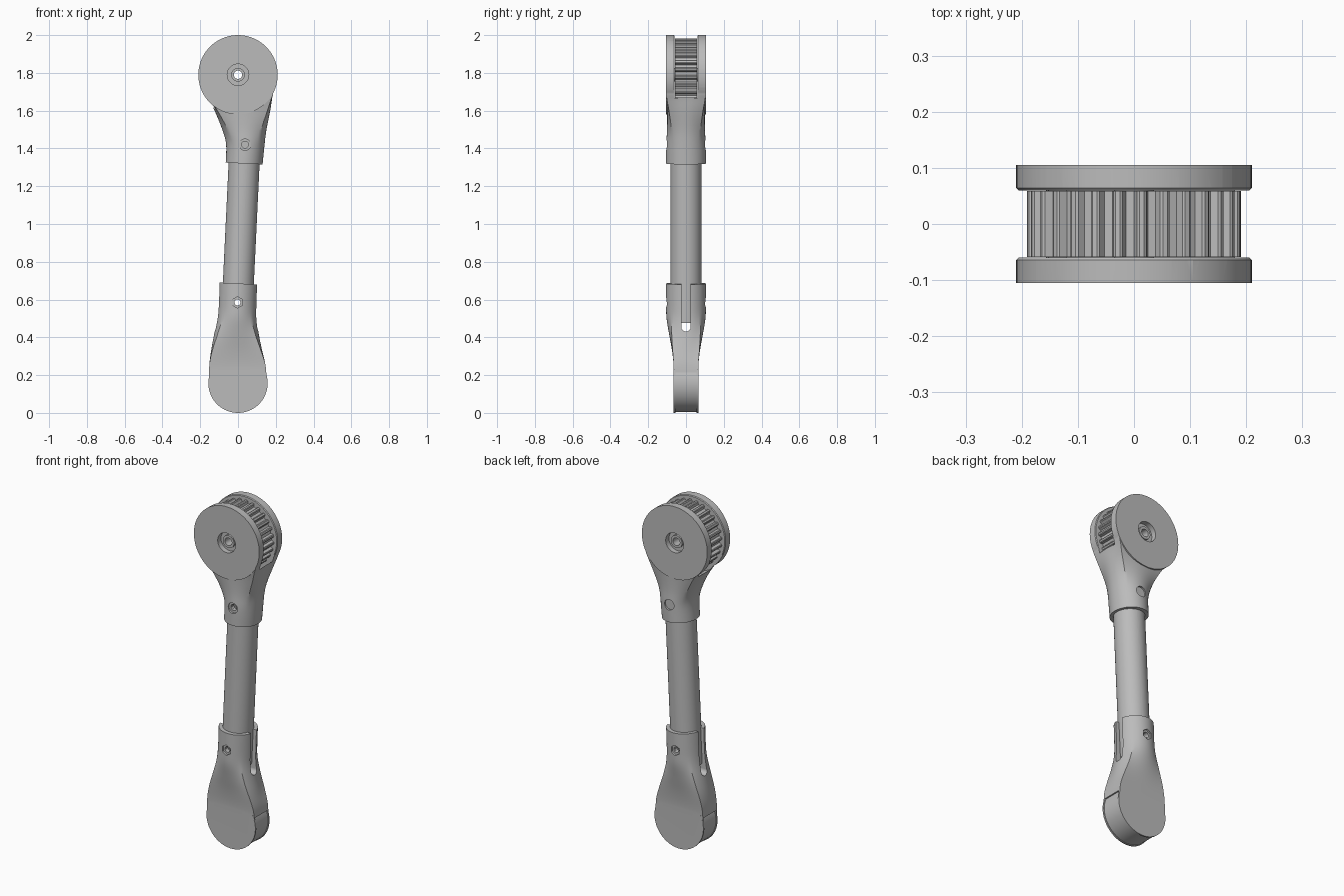
import bpy, bmesh, math
from mathutils import Vector

if "Cube" in bpy.data.objects:
    bpy.data.objects.remove(bpy.data.objects["Cube"], do_unlink=True)

grey = bpy.data.materials.new("plain grey")
grey.use_nodes = True
GREY = (0.5, 0.5, 0.5, 1)
grey.diffuse_color = GREY
grey.node_tree.nodes["Principled BSDF"].inputs["Base Color"].default_value = GREY

HUB_Z, FOOT_Z = 1.79, 0.157
LEAN = 0.048


def axis(z):
    """Point on the leaning centre line of the tube."""
    return Vector((-0.003 + LEAN * (z - 0.585), 0, z))


def finish(name, bm):
    bmesh.ops.recalc_face_normals(bm, faces=bm.faces)
    mesh = bpy.data.meshes.new(name)
    bm.to_mesh(mesh)
    bm.free()
    mesh.materials.append(grey)
    obj = bpy.data.objects.new(name, mesh)
    bpy.context.collection.objects.link(obj)
    return obj


def rod(name, radius, start, end, sides=64):
    """Cylinder between two points."""
    start, end = Vector(start), Vector(end)
    bm = bmesh.new()
    bmesh.ops.create_cone(bm, cap_ends=True, segments=sides, radius1=radius,
                          radius2=radius, depth=(end - start).length)
    turn = (end - start).to_track_quat('Z', 'Y').to_matrix().to_4x4()
    bm.transform(turn)
    bmesh.ops.translate(bm, verts=bm.verts, vec=(start + end) / 2)
    return finish(name, bm)


def cross_rod(name, radius, x, z, y0, y1, sides=64):
    return rod(name, radius, (x, y0, z), (x, y1, z), sides)


def box(name, low, high):
    low, high = Vector(low), Vector(high)
    bm = bmesh.new()
    bmesh.ops.create_cube(bm, size=1)
    bmesh.ops.scale(bm, verts=bm.verts, vec=high - low)
    bmesh.ops.translate(bm, verts=bm.verts, vec=(low + high) / 2)
    return finish(name, bm)


def combine(target, tool, operation='DIFFERENCE', keep=False):
    mod = target.modifiers.new("combine", 'BOOLEAN')
    mod.operation, mod.object, mod.solver = operation, tool, 'EXACT'
    bpy.context.view_layer.objects.active = target
    bpy.ops.object.modifier_apply(modifier=mod.name)
    if not keep:
        bpy.data.objects.remove(tool, do_unlink=True)


def spline(a, b, c, d, t):
    return 0.5 * (2 * b + (c - a) * t + (2 * a - 5 * b + 4 * c - d) * t * t
                  + (3 * b - a - 3 * c + d) * t ** 3)


def loft(name, rows, sides=64, steps=4):
    """Rows of height, left, right, half depth, squareness (0 round, 1 square)."""
    ext = [rows[0]] + rows + [rows[-1]]
    fine = [[spline(*q, s / steps) for q in zip(*ext[i:i + 4])]
            for i in range(len(rows) - 1) for s in range(steps)] + [rows[-1]]
    bm = bmesh.new()
    rings = []
    for z, left, right, depth, square in fine:
        square = min(max(square, 0), 1)
        ring = []
        for k in range(sides):
            a = math.tau * k / sides
            c, s = math.cos(a), math.sin(a)
            grow = 1 + square * (1 / max(abs(c), abs(s)) - 1)
            dx = c * grow * (right - left) / 2
            ring.append(bm.verts.new(((left + right) / 2 + dx, s * grow * depth,
                                      z - LEAN * dx * (1 - square))))
        rings.append(ring)
    for low, up in zip(rings, rings[1:]):
        for k in range(sides):
            j = (k + 1) % sides
            bm.faces.new((low[k], low[j], up[j], up[k]))
    bm.faces.new(rings[0])
    bm.faces.new(rings[-1])
    return finish(name, bm)


# Upper housing: round head blended into a collar
housing = loft("upper_housing", [
    (1.32, -.065, .13, .105, 0), (1.42, -.063, .14, .105, 0),
    (1.50, -.085, .15, .1, .2), (1.60, -.125, .17, .1, .65),
    (1.66, -.155, .18, .104, .9), (1.70, -.18, .188, .1045, 1),
    (HUB_Z, -.2, .2, .1045, 1)])
combine(housing, cross_rod("head", .21, 0, HUB_Z, -.105, .105, 96), 'UNION')

# Pulley pocket with chamfered lips
combine(housing, cross_rod("pocket", .218, 0, HUB_Z, -.06, .06, 96))
for side in (-1, 1):
    bm = bmesh.new()
    bmesh.ops.create_cone(bm, cap_ends=True, segments=96, radius1=.22,
                          radius2=.19, depth=.02)
    for v in bm.verts:
        x, y, z = v.co
        v.co = (x, side * (.056 + z + .01), y + HUB_Z)
    # the ring-shaped lip is trimmed by the area outside this cone
    lip = finish("lip", bm)
    shell = cross_rod("shell", .26, 0, HUB_Z, side * .058, side * .066, 96)
    bm = bmesh.new()
    bmesh.ops.create_cone(bm, cap_ends=True, segments=96, radius1=.202,
                          radius2=.214, depth=.012)
    for v in bm.verts:
        x, y, z = v.co
        v.co = (x, side * (.062 + z), y + HUB_Z)
    combine(shell, finish("lip_core", bm))
    combine(shell, box("lip_limit", (-.3, -.2, 1), (.3, .2, HUB_Z - .08)))
    combine(housing, shell)
    bpy.data.objects.remove(lip, do_unlink=True)
combine(housing, box("slot", (-.3, -.035, 1.25), (.3, .035, 1.70)))
combine(housing, rod("bore", .0825, axis(1.25), axis(1.53)))
for side in (-1, 1):
    combine(housing, cross_rod("recess", .057, 0, HUB_Z, side * .075, side * .13))

# Foot: flat round pad blended into a collar
foot = loft("foot", [
    (.16, -.153, .153, .0645, 1), (.25, -.152, .146, .0655, 1),
    (.33, -.142, .128, .074, .85), (.42, -.125, .11, .09, .45),
    (.50, -.11, .1, .103, .1), (.57, -.104, .1, .105, 0),
    (.685, -.1, .104, .105, 0)])
combine(foot, cross_rod("pad", FOOT_Z, 0, FOOT_Z, -.065, .065, 96), 'UNION')
groove = cross_rod("groove", .2, 0, FOOT_Z, -.056, .056, 96)
combine(groove, cross_rod("groove_core", .153, 0, FOOT_Z, -.1, .1, 96))
combine(groove, box("groove_limit", (-.3, -.2, .215), (.3, .2, .5)))
combine(foot, groove)
combine(foot, rod("bore", .0825, axis(.48), axis(.75)))
combine(foot, box("slot", (-.3, -.025, .455), (.3, .025, .8)))
combine(foot, rod("slot_end", .025, (-.3, 0, .456), (.3, 0, .456), 32))

# Hollow leaning tube
tube = rod("tube", .082, axis(.48), axis(1.53))
combine(tube, rod("tube_core", .066, axis(.4), axis(1.6)))

# Pin holes with shallow recesses through the collars and tube
for body, z, radius in ((housing, 1.42, .018), (foot, .585, .016)):
    x = axis(z).x
    for side in (-1, 1):
        combine(body, cross_rod("pin_recess", .03, x, z, side * .093, side * .13,
                                6 if body is foot else 32))
    pin = cross_rod("pin_hole", radius, x, z, -.2, .2, 32)
    combine(body, pin, keep=True)
    combine(tube, pin)

# Toothed pulley
TEETH = 28
bm = bmesh.new()
outline = []
for k in range(TEETH):
    for part, radius in ((0, .174), (.36, .174), (.48, .188), (.58, .191),
                         (.78, .191), (.88, .188)):
        a = math.tau * (k + part) / TEETH
        outline.append(bm.verts.new((radius * math.cos(a), -.0585,
                                     HUB_Z + radius * math.sin(a))))
face = bm.faces.new(outline)
moved = bmesh.ops.extrude_face_region(bm, geom=[face])["geom"]
bmesh.ops.translate(bm, vec=(0, .117, 0),
                    verts=[g for g in moved if isinstance(g, bmesh.types.BMVert)])
pulley = finish("pulley", bm)

# Axle sleeve and the hole through the hub
combine(pulley, cross_rod("pulley_bore", .036, 0, HUB_Z, -.2, .2))
axle = cross_rod("axle_sleeve", .036, 0, HUB_Z, -.088, .088)
hub_hole = cross_rod("hub_hole", .022, 0, HUB_Z, -.2, .2)
combine(housing, hub_hole, keep=True)
combine(axle, hub_hole)

# Smooth shading with crisp edges
bpy.ops.object.select_all(action='DESELECT')
for part in (housing, foot, tube, pulley, axle):
    part.select_set(True)
bpy.context.view_layer.objects.active = housing
bpy.ops.object.shade_smooth_by_angle(angle=math.radians(30))
